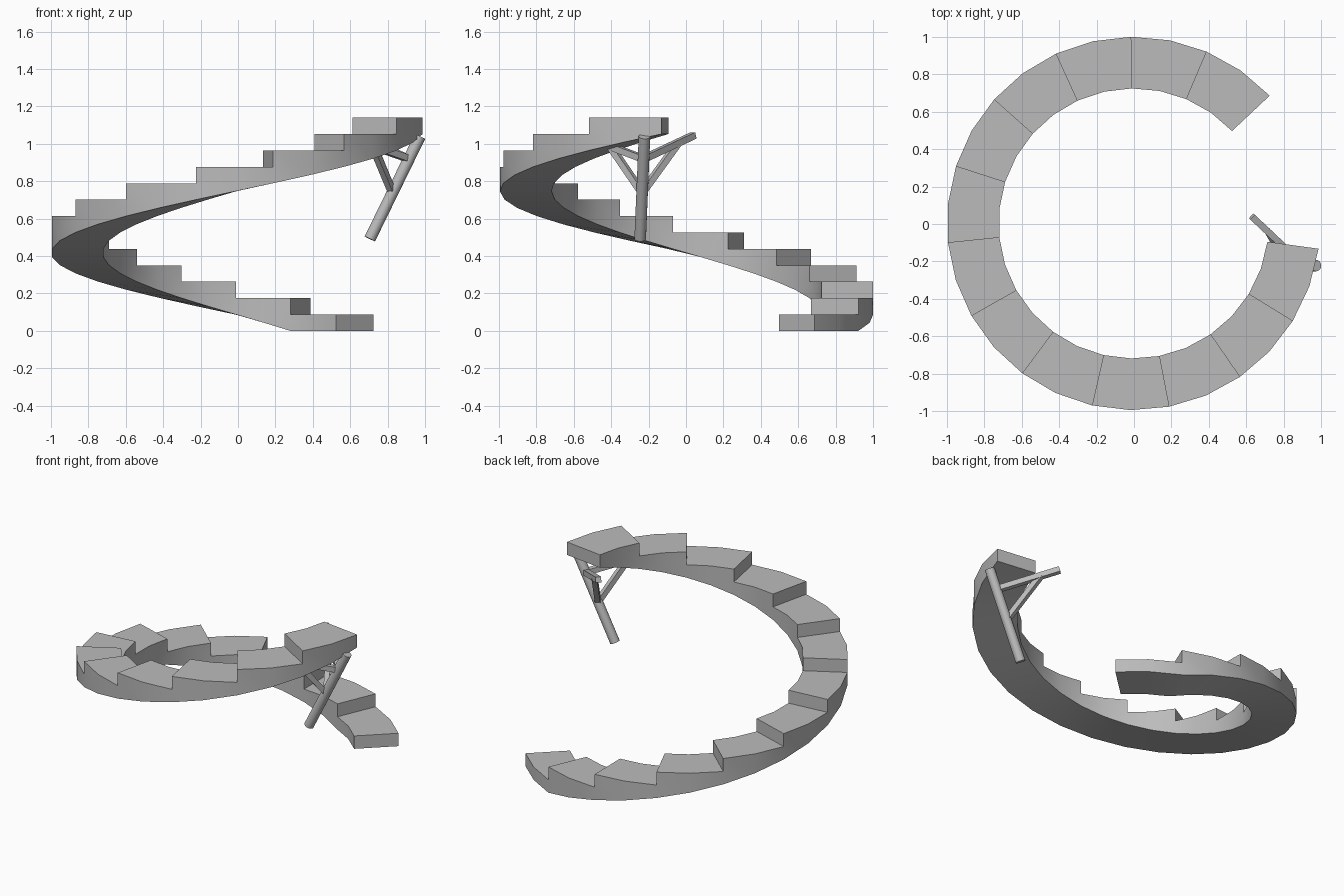
import bpy, bmesh, math
from mathutils import Vector

if "Cube" in bpy.data.objects:
    bpy.data.objects.remove(bpy.data.objects["Cube"])

STEPS, RISE = 13, 0.0877
START, TURN = math.radians(43.2), math.radians(23.77)
OUTER, INNER = 0.998, 0.722

grey = bpy.data.materials.new("stone_grey")
grey.use_nodes = True
grey.diffuse_color = (0.5, 0.5, 0.5, 1)
grey.node_tree.nodes["Principled BSDF"].inputs["Base Color"].default_value = (0.5, 0.5, 0.5, 1)


def finish(bm, name):
    """Turn a bmesh into a smooth object with sharp edges kept."""
    bmesh.ops.remove_doubles(bm, verts=bm.verts[:], dist=0.0005)
    bmesh.ops.recalc_face_normals(bm, faces=bm.faces[:])
    mesh = bpy.data.meshes.new(name)
    bm.to_mesh(mesh)
    bm.free()
    mesh.materials.append(grey)
    obj = bpy.data.objects.new(name, mesh)
    bpy.context.collection.objects.link(obj)
    bpy.ops.object.select_all(action='DESELECT')
    obj.select_set(True)
    bpy.context.view_layer.objects.active = obj
    bpy.ops.object.shade_smooth_by_angle(angle=math.radians(30))
    return obj


def point(radius, turn, level):
    a = START + turn * TURN
    return Vector((radius * math.cos(a) - 0.002, radius * math.sin(a) + 0.003, level * RISE))


def underside(turn):
    return max(0, turn - 1)


# Spiral staircase: flat treads over a sloping helical underside
bm = bmesh.new()


def face(points):
    bm.faces.new([bm.verts.new(p) for p in points])


def cross(turn, low, high):
    """Upright face spanning the stair width."""
    face([point(INNER, turn, low), point(OUTER, turn, low),
          point(OUTER, turn, high), point(INNER, turn, high)])


for i in range(STEPS):
    top = i + 1
    cross(i, i, top)
    for half in (0, 1):
        a, b = i + half / 2, i + half / 2 + 0.5
        for level_a, level_b in ((top, top), (underside(a), underside(b))):
            face([point(INNER, a, level_a), point(OUTER, a, level_a),
                  point(OUTER, b, level_b), point(INNER, b, level_b)])
        for r in (INNER, OUTER):
            side = [point(r, a, underside(a)), point(r, b, underside(b)),
                    point(r, b, top), point(r, a, top)]
            if half == 0 and i > 0:
                side.append(point(r, a, i))
            face(side)
cross(STEPS, STEPS - 1, STEPS)
finish(bm, "spiral_stairs")


# Leaning post with arms and braces
def bar(name, start, end, radius, sides):
    start, end = Vector(start), Vector(end)
    axis = end - start
    bm = bmesh.new()
    bmesh.ops.create_cone(bm, cap_ends=True, segments=sides, radius1=radius,
                          radius2=radius, depth=axis.length)
    if sides == 4:
        bmesh.ops.rotate(bm, verts=bm.verts[:],
                         matrix=Vector((1, 1, 0)).to_track_quat('X', 'Z').to_matrix())
    obj = finish(bm, name)
    obj.location = (start + end) / 2
    obj.rotation_mode = 'QUATERNION'
    obj.rotation_quaternion = axis.to_track_quat('Z', 'Y')
    return obj


foot, head = Vector((0.705, -0.245, 0.492)), Vector((0.973, -0.222, 1.04))
bar("post", foot, head, 0.031, 16)
arm_root = foot.lerp(head, 0.78)
brace_root = foot.lerp(head, 0.45)
for name, tip in (("left", (0.63, 0.04, 1.045)), ("right", (0.64, -0.48, 1.015))):
    tip = Vector(tip)
    bar(name + "_arm", arm_root, tip, 0.025, 4)
    bar(name + "_brace", brace_root, arm_root.lerp(tip, 0.7), 0.024, 4)
